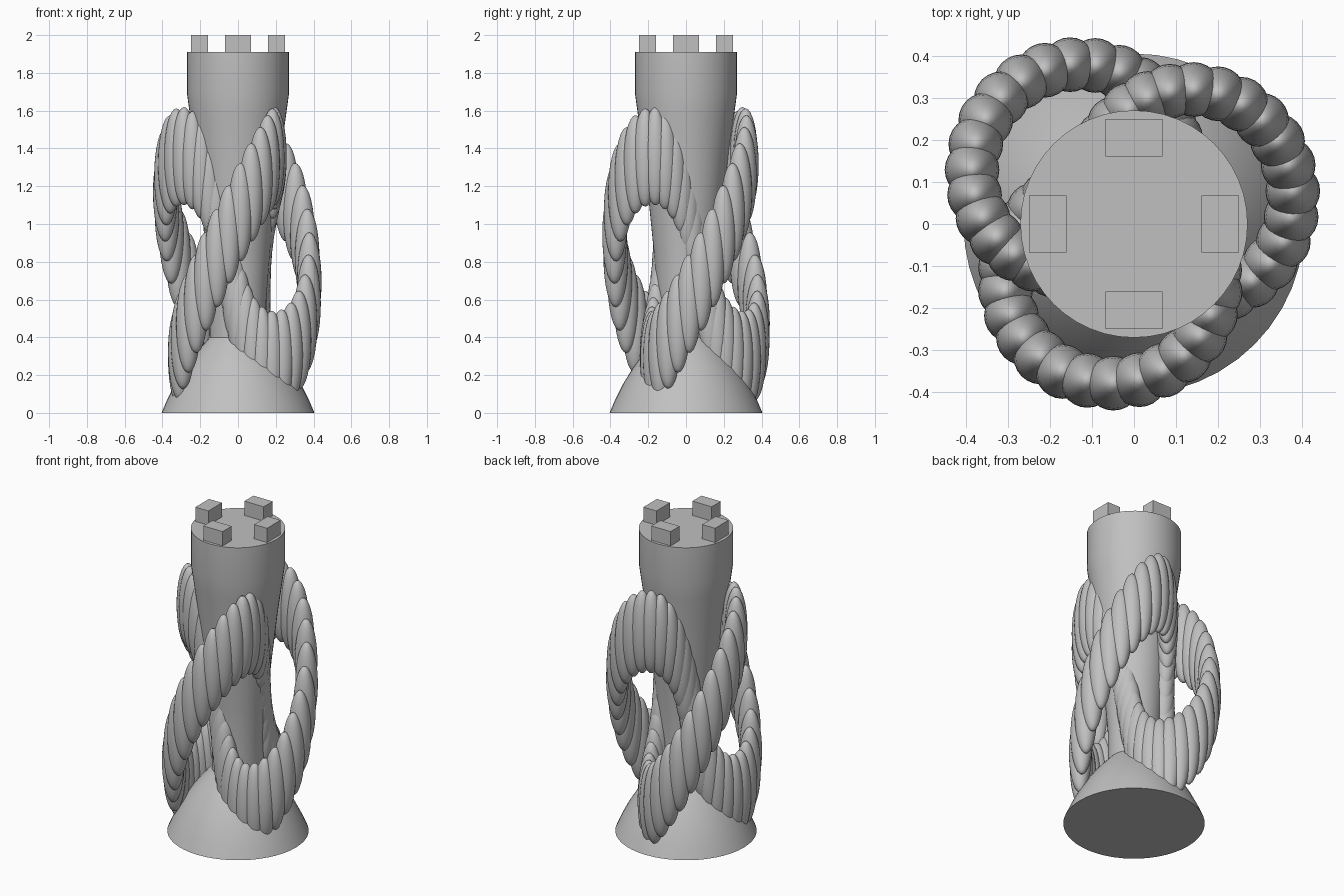
import bpy, bmesh, math
from mathutils import Matrix

if "Cube" in bpy.data.objects:
    bpy.data.objects.remove(bpy.data.objects["Cube"], do_unlink=True)

grey = bpy.data.materials.new("plain grey")
grey.use_nodes = True
colour = (0.53, 0.53, 0.53, 1)
grey.diffuse_color = colour
grey.node_tree.nodes["Principled BSDF"].inputs["Base Color"].default_value = colour


def make_mesh(name, bm, smooth=False):
    bmesh.ops.recalc_face_normals(bm, faces=bm.faces)
    for face in bm.faces:
        face.smooth = smooth and len(face.verts) < 5
    mesh = bpy.data.meshes.new(name)
    bm.to_mesh(mesh)
    bm.free()
    mesh.materials.append(grey)
    return mesh


def place(name, mesh, location=(0, 0, 0)):
    obj = bpy.data.objects.new(name, mesh)
    obj.location = location
    bpy.context.collection.objects.link(obj)


def lathe(name, profile, sides=48):
    """Closed solid of revolution from (radius, height) points."""
    bm = bmesh.new()
    rings = []
    for r, z in profile:
        rings.append([bm.verts.new((r * math.cos(a), r * math.sin(a), z))
                      for a in (math.tau * i / sides for i in range(sides))])
    for low, high in zip(rings, rings[1:]):
        for i in range(sides):
            j = (i + 1) % sides
            bm.faces.new((low[i], low[j], high[j], high[i]))
    for cap in (rings[0], rings[-1]):
        for edge in bm.faces.new(cap).edges:
            edge.smooth = False
    place(name, make_mesh(name, bm, True))


# Bulging foot, and waisted column running up into a straight turret
lathe("base", [(0.405, 0), (0.375, 0.07), (0.335, 0.15), (0.28, 0.24),
               (0.22, 0.32), (0.14, 0.41)])
lathe("column_and_turret", [(0.15, 0.3), (0.15, 0.6), (0.17, 0.85), (0.195, 1.1),
                            (0.23, 1.4), (0.255, 1.58), (0.27, 1.69), (0.27, 1.91)])

# Four battlement blocks
for i, side in enumerate(("left", "back", "right", "front")):
    bm = bmesh.new()
    bmesh.ops.create_cube(bm, size=1, matrix=Matrix.Rotation(i * math.pi / 2, 4, "Z")
                          @ Matrix.Translation((0.205, 0, 1.95))
                          @ Matrix.Diagonal((0.09, 0.135, 0.1, 1)))
    place("battlement_" + side, make_mesh("battlement", bm))

# Tall trefoil rope made of overlapping stretched beads that share one mesh
bm = bmesh.new()
bmesh.ops.create_uvsphere(bm, u_segments=24, v_segments=16, radius=1,
                          matrix=Matrix.Diagonal((0.065, 0.065, 0.26, 1)))
bead = make_mesh("rope_bead", bm, True)
BEADS = 81
for i in range(BEADS):
    t = math.tau * i / BEADS
    radius = 0.28 + 0.133 * math.cos(3 * t) - 0.009 * math.cos(6 * t)
    angle = 2 * t + math.radians(17)
    place(f"rope_bead_{i + 1}", bead, (radius * math.cos(angle) - 0.02,
                                       radius * math.sin(angle) + 0.022,
                                       0.82 + 0.54 * math.sin(3 * t)))
